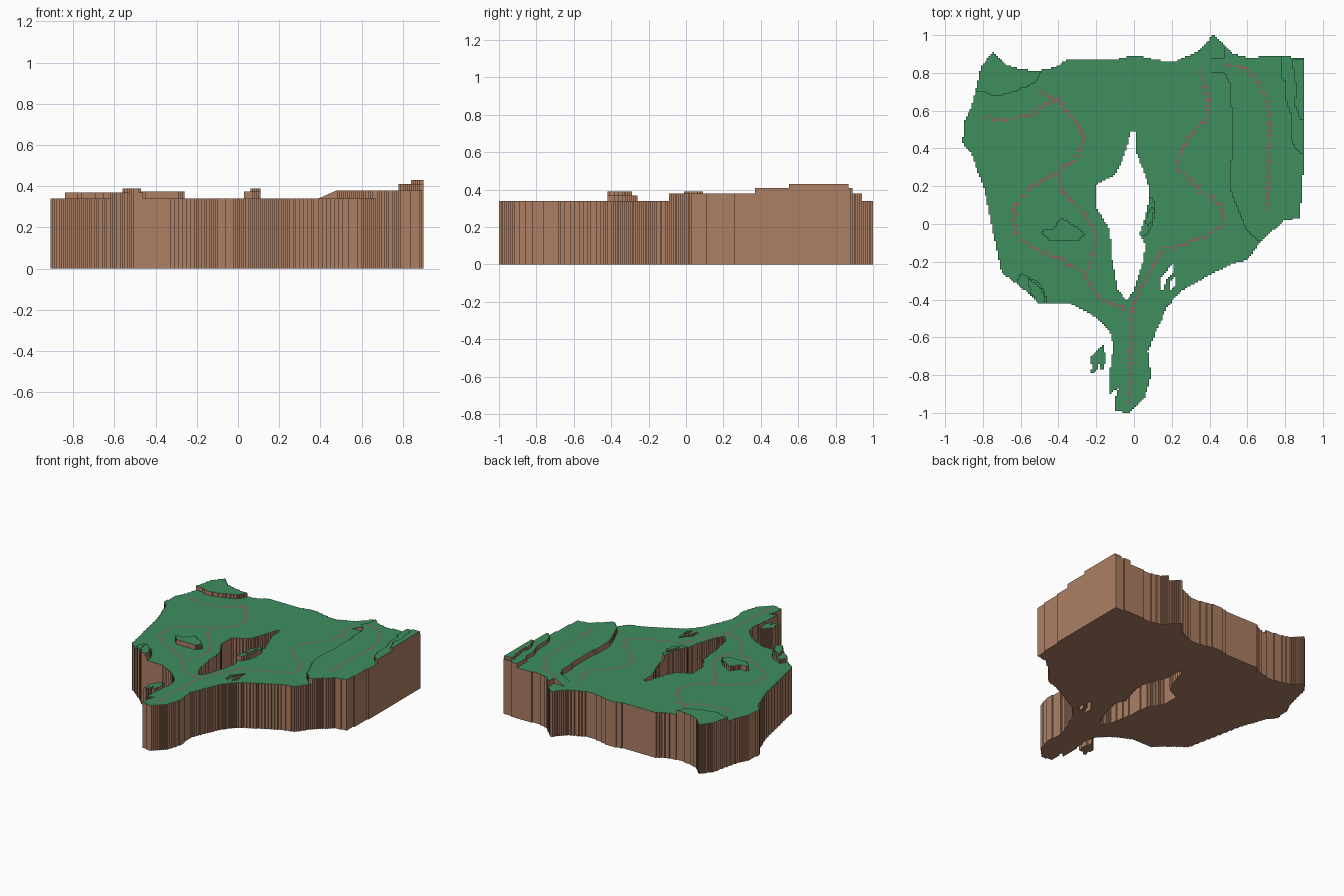
import bpy, bmesh, math, random

if "Cube" in bpy.data.objects:
    bpy.data.objects.remove(bpy.data.objects["Cube"])
random.seed(4)
CELL = 0.01          # size of one terrain step
GROUND = 0.34        # height of the lowest land level

def material(name, r, g, b):
    lin = lambda c: ((c / 255 + 0.055) / 1.055) ** 2.4
    m = bpy.data.materials.new(name)
    m.diffuse_color = (lin(r), lin(g), lin(b), 1)
    m.use_nodes = True
    m.node_tree.nodes["Principled BSDF"].inputs["Base Color"].default_value = m.diffuse_color
    return m

MATS = [material("grass_green", 62, 142, 95),
        material("earth_brown", 172, 126, 99),
        material("trail_pink", 148, 92, 94)]

# coastline, clockwise from the back left corner
back_coast = [(-.84, .70), (-.81, .83), (-.75, .91), (-.67, .84), (-.60, .82), (-.52, .81),
              (-.42, .83), (-.34, .875), (-.10, .87), (0, .895), (.14, .865), (.23, .865),
              (.33, .91), (.38, .95), (.42, 1.01), (.48, .945), (.53, .90), (.61, .88),
              (.77, .895), (.90, .875)]
right_coast = [(.902, .37), (.88, .03), (.80, .02), (.68, -.08), (.60, -.19), (.52, -.21),
               (.40, -.27), (.24, -.36), (.17, -.45), (.11, -.585), (.075, -.675),
               (.09, -.80), (.06, -.91), (.02, -.955), (-.02, -1), (-.10, -.99)]
left_coast = [(-.10, -.93), (-.08, -.87), (-.13, -.90), (-.13, -.80), (-.11, -.66), (-.12, -.585),
              (-.16, -.53), (-.23, -.475), (-.34, -.42), (-.51, -.42), (-.60, -.33), (-.70, -.26),
              (-.73, -.11), (-.76, .02), (-.79, .18), (-.86, .37), (-.907, .43), (-.90, .54),
              (-.86, .62)]
coast = back_coast + right_coast + left_coast

# openings cut right through the land
lake = [(-.015, .49), (.015, .49), (.015, .37), (.04, .31), (.075, .21), (.085, .14), (.06, .04),
        (.03, -.055), (.06, -.11), (.05, -.20), (.03, -.25), (-.005, -.36), (-.04, -.405),
        (-.085, -.35), (-.115, -.19), (-.13, -.03), (-.195, .08), (-.20, .21), (-.10, .26),
        (-.06, .34)]
pond = [(.215, -.20), (.21, -.25), (.17, -.295), (.16, -.355), (.14, -.345), (.14, -.29), (.18, -.24)]
small_pond = [(.225, -.27), (.22, -.32), (.195, -.35), (.19, -.31)]

# detached rock beside the southern neck
islet = [(-.16, -.635), (-.15, -.73), (-.17, -.79), (-.185, -.74), (-.20, -.78), (-.235, -.80),
         (-.22, -.76), (-.235, -.71)]

# raised terraces: polygon, height
hill_back_left = [(-.90, .695), (-.79, .70), (-.735, .675), (-.63, .70), (-.525, .745),
                  (-.49, .81), (-.49, 1), (-.90, 1)]
plateau_right = [(.48, .94), (.48, .80), (.51, .74), (.52, .50), (.51, .18), (.56, .05),
                 (.60, -.04), (.65, -.085), (.70, -.10), (1, -.10), (1, .91), (.60, .91)]
upper_right = [(.775, 1), (.78, .775), (.805, .75), (.805, .65), (.83, .58), (.825, .47),
               (.86, .39), (.91, .355), (1, 1)]
top_right = [(.835, .875), (.85, .79), (.86, .71), (.85, .63), (.885, .55), (1, .55), (1, .875)]
mound_left = [(-.50, -.04), (-.43, -.025), (-.385, .035), (-.31, -.01), (-.26, -.055),
              (-.30, -.09), (-.44, -.09)]
mound_lake = [(.095, .145), (.115, .09), (.10, 0), (.07, -.06), (.03, -.06), (.05, .02), (.08, .13)]
mound_lake_top = [(.09, .09), (.11, .08), (.095, .01), (.07, -.01), (.06, .02)]
bluff_left = [(-.60, -.26), (-.50, -.31), (-.46, -.39), (-.46, -.44), (-.60, -.44), (-.62, -.30)]
bluff_left_top = [(-.56, -.29), (-.50, -.33), (-.465, -.40), (-.50, -.43), (-.55, -.36)]
TERRACES = [(hill_back_left, .37), (plateau_right, .38), (upper_right, .41), (top_right, .43),
            (mound_left, .375), (mound_lake, .375), (mound_lake_top, .39),
            (bluff_left, .37), (bluff_left_top, .39)]

# trails
trail_west = [(-.815, .565), (-.68, .55), (-.55, .575), (-.455, .64), (-.39, .67)]
trail_loop = [(-.51, .70), (-.39, .645), (-.31, .55), (-.265, .45), (-.30, .35), (-.40, .28),
              (-.55, .19), (-.635, .10), (-.64, -.03), (-.55, -.115), (-.39, -.19), (-.275, -.26)]
trail_middle = [(-.40, .28), (-.375, .17), (-.26, .05), (-.20, -.055), (-.23, -.19), (-.26, -.28),
                (-.18, -.40), (-.01, -.46), (-.02, -.61), (-.015, -.72), (-.025, -.96)]
trail_east = [(-.01, -.46), (.015, -.375), (.11, -.20), (.165, -.135), (.375, -.07), (.475, 0),
              (.465, .09), (.35, .18), (.23, .30), (.245, .395), (.375, .55), (.40, .66),
              (.365, .765), (.35, .83)]
trail_plateau = [(.48, .835), (.56, .835), (.64, .775), (.71, .66), (.72, .45), (.71, .065)]

def cell_of(x, y):
    return math.floor(x / CELL), math.floor(y / CELL)

# worn, speckled trail cells scattered along each line
trail_cells = set()
for line in (trail_west, trail_loop, trail_middle, trail_east, trail_plateau):
    for (x0, y0), (x1, y1) in zip(line, line[1:]):
        n = int(math.hypot(x1 - x0, y1 - y0) / .0075) + 1
        for k in range(n):
            t = k / n
            trail_cells.add(cell_of(x0 + (x1 - x0) * t + random.gauss(0, .006),
                                    y0 + (y1 - y0) * t + random.gauss(0, .006)))

def inside(poly, x, y):
    hit = False
    xa, ya = poly[-1]
    for xb, yb in poly:
        if (ya > y) != (yb > y) and x < (xb - xa) * (y - ya) / (yb - ya) + xa:
            hit = not hit
        xa, ya = xb, yb
    return hit

def surface(x, y):
    """Height function of the land at a cell centre."""
    if .39 < x < .48 and .80 < y < .88:                     # ramp up to the plateau
        return lambda cx: GROUND + .04 * min(1, max(0, (cx - .39) / .09))
    h = max([z for poly, z in TERRACES if inside(poly, x, y)], default=GROUND)
    return lambda cx: h

def build_land(name, outline, holes=()):
    xs, ys = [p[0] for p in outline], [p[1] for p in outline]
    i0, j0 = cell_of(min(xs), min(ys))
    i1, j1 = cell_of(max(xs), max(ys))
    land = {}
    for i in range(i0, i1 + 1):
        for j in range(j0, j1 + 1):
            x, y = (i + .5) * CELL, (j + .5) * CELL
            if inside(outline, x, y) and not any(inside(h, x, y) for h in holes):
                land[i, j] = surface(x, y)
    bm = bmesh.new()
    cache = {}

    def vert(i, j, z):
        key = (i, j, round(z, 4))
        if key not in cache:
            cache[key] = bm.verts.new((i * CELL, j * CELL, z))
        return cache[key]

    def face(verts, mat):
        verts = list(dict.fromkeys(verts))
        if len(verts) > 2:
            bm.faces.new(verts).material_index = mat

    void = lambda cx: 0.0
    for (i, j), z in land.items():
        ring = [(i, j), (i + 1, j), (i + 1, j + 1), (i, j + 1)]
        # grass or trail on top, earth underneath
        face([vert(a, b, z(a * CELL)) for a, b in ring], 2 if (i, j) in trail_cells else 0)
        face([vert(a, b, 0) for a, b in reversed(ring)], 1)
        # earth walls wherever the neighbour is lower
        for k, step in enumerate([(0, -1), (1, 0), (0, 1), (-1, 0)]):
            low = land.get((i + step[0], j + step[1]), void)
            (a, b), (c, d) = ring[k], ring[(k + 1) % 4]
            za, zc, la, lc = z(a * CELL), z(c * CELL), low(a * CELL), low(c * CELL)
            if za + zc > la + lc + 1e-5:
                face([vert(a, b, la), vert(c, d, lc), vert(c, d, zc), vert(a, b, za)], 1)
    me = bpy.data.meshes.new(name)
    bm.to_mesh(me)
    bm.free()
    for m in MATS:
        me.materials.append(m)
    ob = bpy.data.objects.new(name, me)
    bpy.context.collection.objects.link(ob)
    return ob

build_land("main_island", coast, (lake, pond, small_pond))
build_land("rock_islet", islet)
